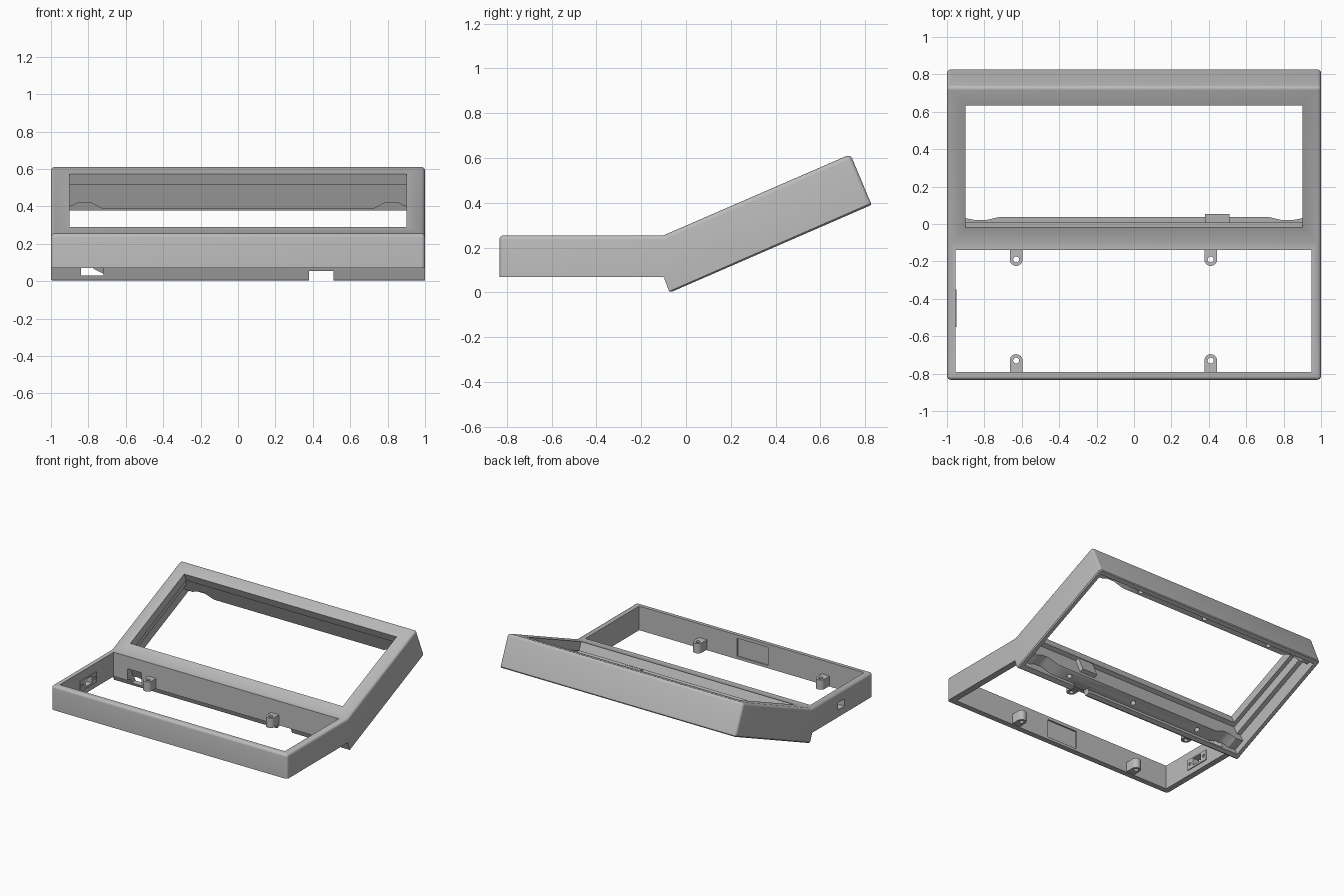
import bpy, bmesh, math
from mathutils import Matrix, Vector

cube = bpy.data.objects.get("Cube")
if cube:
    bpy.data.objects.remove(cube, do_unlink=True)

# One plain grey plastic
plastic = bpy.data.materials.new("grey_plastic")
plastic.use_nodes = True
plastic.diffuse_color = (0.5, 0.5, 0.5, 1)
plastic.node_tree.nodes["Principled BSDF"].inputs["Base Color"].default_value = (0.5, 0.5, 0.5, 1)

# Tilted frame: local y runs up the slope, local z is its normal
TILT = Matrix.Translation((0, -0.07, 0)) @ Matrix.Rotation(math.radians(23.5), 4, 'X')
FLAT = Matrix.Identity(4)


def make(name, bm):
    bmesh.ops.recalc_face_normals(bm, faces=bm.faces)
    mesh = bpy.data.meshes.new(name)
    bm.to_mesh(mesh)
    bm.free()
    mesh.materials.append(plastic)
    ob = bpy.data.objects.new(name, mesh)
    bpy.context.collection.objects.link(ob)
    return ob


def prism_bm(points, along):
    bm = bmesh.new()
    face = bm.faces.new([bm.verts.new(p) for p in points])
    out = bmesh.ops.extrude_face_region(bm, geom=[face])
    bmesh.ops.translate(bm, vec=along, verts=[v for v in out["geom"] if isinstance(v, bmesh.types.BMVert)])
    return bm


def prism(name, points, along, frame=FLAT):
    bm = prism_bm(points, along)
    bm.transform(frame)
    return make(name, bm)


def box(name, x, y, z, frame=FLAT):
    pts = [(x[0], y[0], z[0]), (x[1], y[0], z[0]), (x[1], y[1], z[0]), (x[0], y[1], z[0])]
    return prism(name, pts, (0, 0, z[1] - z[0]), frame)


def peg(name, centre, radius, depth, axis='Z', frame=FLAT):
    bm = bmesh.new()
    turn = Matrix.Rotation(math.pi / 2, 4, 'Y') if axis == 'X' else FLAT
    bmesh.ops.create_cone(bm, cap_ends=True, segments=20, radius1=radius, radius2=radius,
                          depth=depth, matrix=frame @ Matrix.Translation(centre) @ turn)
    return make(name, bm)


def cut(targets, cutter):
    """Subtract a cutter from each target, then discard it."""
    cutter.hide_render = True
    for ob in targets:
        mod = ob.modifiers.new("cut", 'BOOLEAN')
        mod.operation = 'DIFFERENCE'
        mod.solver = 'EXACT'
        mod.object = cutter
        graph = bpy.context.evaluated_depsgraph_get()
        mesh = bpy.data.meshes.new_from_object(ob.evaluated_get(graph))
        ob.modifiers.clear()
        ob.data = mesh
    bpy.data.objects.remove(cutter, do_unlink=True)


# Outer shell: side profile swept across the width
def slope(t, n):
    return TILT @ Vector((-1, t, n))


profile = [Vector((-1, -0.833, 0.07)), Vector((-1, -0.833, 0.255)), Vector((-1, -0.1, 0.255)),
           slope(0.983, 0.245), slope(0.983, 0), slope(0, 0), slope(0, 0.076)]
bm = prism_bm(profile, (2, 0, 0))


def corner(v):
    return min(range(len(profile)), key=lambda i: (profile[i].yz - v.co.yz).length)


rounded = [{0, 1}, {1, 2}, {2, 3}, {3, 4}, {1}, {3}]
edges = [e for e in bm.edges if {corner(v) for v in e.verts} in rounded]
bmesh.ops.bevel(bm, geom=edges, offset=0.02, segments=4, profile=0.5, affect='EDGES')
# Small chamfer around the underside of the tilted frame
bm.transform(TILT.inverted())
edges = [e for e in bm.edges if all(abs(v.co.z) < 0.001 for v in e.verts)]
bmesh.ops.bevel(bm, geom=edges, offset=0.008, segments=1, affect='EDGES')
bm.transform(TILT)
shell = make("housing_shell", bm)

# Openings: base well, screen cavity with stepped sides, screen window
cut([shell], box("well_cutter", (-0.955, 0.95), (-0.79, -0.14), (-0.2, 0.5)))
cut([shell], box("cavity_cutter", (-0.965, 0.965), (0.04, 0.945), (-0.2, 0.11), TILT))
cut([shell], box("step_cutter", (-0.93, 0.93), (0.04, 0.945), (0.05, 0.18), TILT))
cut([shell], box("window_cutter", (-0.9, 0.9), (0.164, 0.874), (0.1, 0.4), TILT))
# Shallow recess inside the front wall
cut([shell], box("recess_cutter", (-0.14, 0.12), (-0.802, -0.7), (0.09, 0.23)))

# Mounting strips along the lower and upper edges of the cavity
half = [(0.965, 0.19), (0.965, 0.05), (0.9, 0.045), (0.85, 0.07), (0.79, 0.07), (0.72, 0.03)]
outline = half + [(-x, n) for x, n in reversed(half)]
strips = []
for name, t0, t1 in (("lower_mounting_strip", 0.03, 0.13), ("upper_mounting_strip", 0.895, 0.955)):
    strip = prism(name, [(x, t0, n) for x, n in outline], (0, t1 - t0, 0), TILT)
    for x in (-0.58, 0, 0.58):
        cut([strip], peg("screw_cutter", (x, (t0 + t1) / 2, 0.03), 0.018, 0.1, frame=TILT))
    strips.append(strip)

# Housing over the cable notch
notch_cover = box("notch_housing", (0.38, 0.51), (0.03, 0.16), (0.06, 0.178), TILT)

# Cable notch and slot through the wall below the screen
cut([shell, strips[0]], box("notch_cutter", (0.38, 0.51), (-0.2, 0.1), (-0.1, 0.055)))
cut([shell], box("slot_cutter", (-0.84, -0.72), (-0.2, -0.03), (0.03, 0.16)))

# Side port with its thin surround and two screw holes
surround = box("port_surround", (-0.96, -0.948), (-0.55, -0.35), (0.11, 0.19))
cut([shell, surround], box("port_cutter", (-1.1, -0.9), (-0.49, -0.41), (0.125, 0.18)))
for y in (-0.525, -0.375):
    cut([surround], peg("screw_cutter", (-0.95, y, 0.15), 0.012, 0.1, 'X'))

# Screw tabs with rounded ends inside the base
tabs = []
for side, wall, tip in (("rear", -0.135, -0.19), ("front", -0.795, -0.73)):
    for hand, x in (("right", -0.63), ("left", 0.41)):
        sign = 1 if tip > wall else -1
        arc = [(x + 0.034 * math.cos(i * math.pi / 12), tip + sign * 0.034 * math.sin(i * math.pi / 12), 0.075)
               for i in range(13)]
        pts = [(x + 0.034, wall, 0.075)] + arc + [(x - 0.034, wall, 0.075)]
        tab = prism(f"{side}_{hand}_tab", pts, (0, 0, 0.075))
        cut([tab], peg("screw_cutter", (x, tip, 0.11), 0.016, 0.2))
        tabs.append(tab)

# Smooth rounded edges, keep the rest crisp
bpy.ops.object.select_all(action='DESELECT')
for ob in [shell, surround, notch_cover] + strips + tabs:
    ob.select_set(True)
bpy.context.view_layer.objects.active = shell
bpy.ops.object.shade_smooth_by_angle(angle=math.radians(30))
